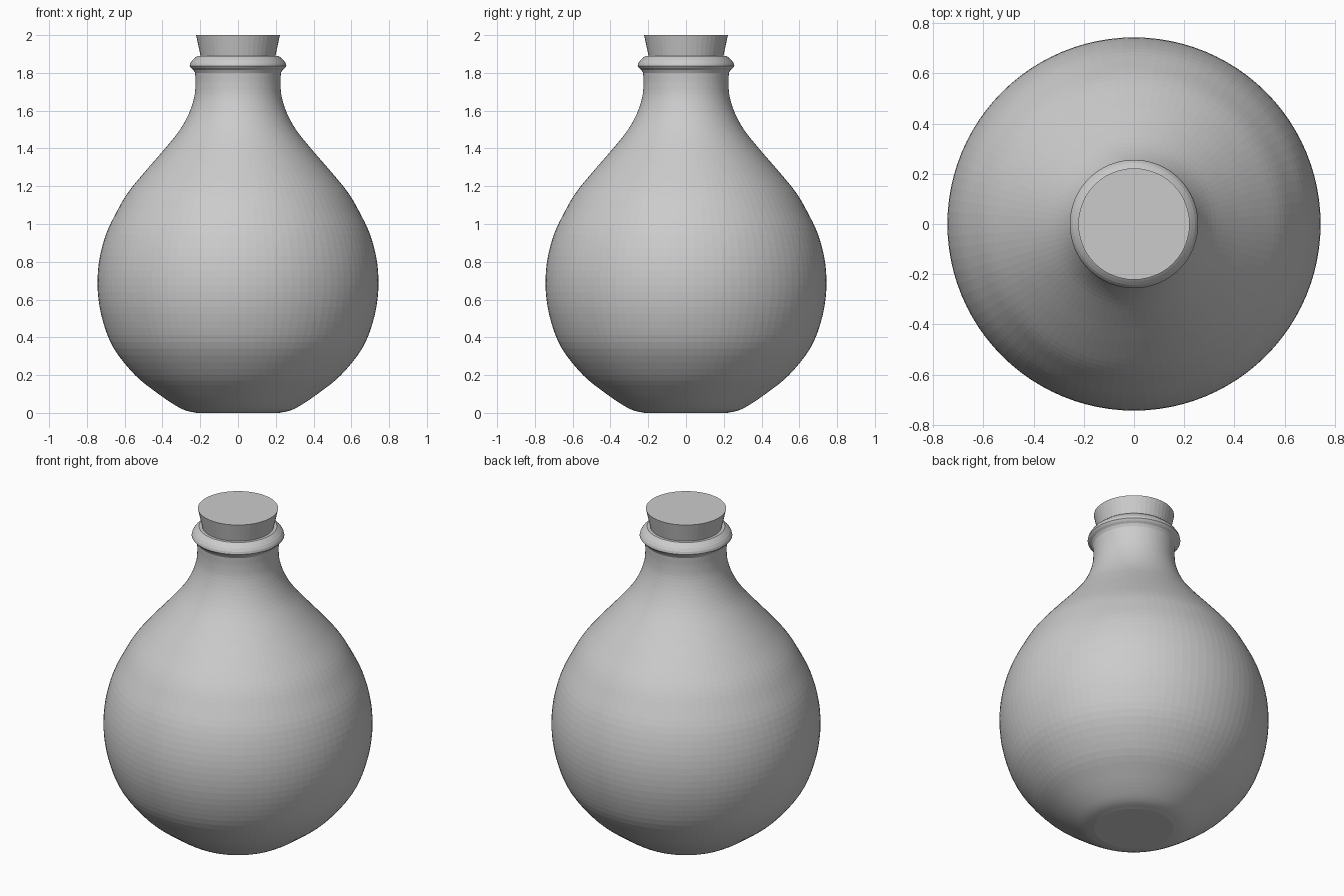
import bpy, bmesh, math
from mathutils import Vector

if "Cube" in bpy.data.objects:
    bpy.data.objects.remove(bpy.data.objects["Cube"])


def material(name, c):
    m = bpy.data.materials.new(name)
    m.diffuse_color = (c, c, c, 1)
    m.use_nodes = True
    m.node_tree.nodes["Principled BSDF"].inputs["Base Color"].default_value = m.diffuse_color
    return m


def smooth_curve(pts, steps):
    """Catmull-Rom samples through (radius, height) points."""
    p = [Vector(q) for q in pts]
    p = [2 * p[0] - p[1]] + p + [2 * p[-1] - p[-2]]
    out = []
    for i in range(1, len(p) - 2):
        a, b, c, d = p[i - 1:i + 3]
        for k in range(steps):
            t = k / steps
            out.append(0.5 * (2 * b + (c - a) * t + (2 * a - 5 * b + 4 * c - d) * t * t
                              + (3 * b - a - 3 * c + d) * t ** 3))
    return out + [p[-2]]


def lathe(name, profile, mat, sides):
    """Closed solid of revolution about z."""
    bm = bmesh.new()
    rings = [[bm.verts.new((r * math.cos(math.tau * i / sides),
                            r * math.sin(math.tau * i / sides), z))
              for i in range(sides)] for r, z in profile]
    for lo, hi in zip(rings, rings[1:]):
        for i in range(sides):
            j = (i + 1) % sides
            bm.faces.new((lo[i], lo[j], hi[j], hi[i]))
    bm.faces.new(rings[0][::-1])
    bm.faces.new(rings[-1])
    me = bpy.data.meshes.new(name)
    bm.to_mesh(me)
    bm.free()
    me.materials.append(mat)
    ob = bpy.data.objects.new(name, me)
    bpy.context.collection.objects.link(ob)
    return ob


grey = material("light grey", 0.6)

# Round flask body running up into the neck
body = [(0.22, 0), (0.28, 0.014), (0.34, 0.045), (0.43, 0.107), (0.545, 0.2)]
for deg in (-28, -16, -4, 8, 20, 31):
    a = math.radians(deg)
    body.append((0.744 * math.cos(a), 0.69 + 0.744 * math.sin(a)))
body += [(0.58, 1.17), (0.49, 1.28), (0.39, 1.395), (0.31, 1.495), (0.26, 1.585),
         (0.232, 1.67), (0.225, 1.74), (0.227, 1.8)]
profile = smooth_curve(body, 4)
# Flared lip
profile += smooth_curve([(0.235, 1.815), (0.256, 1.836), (0.243, 1.865), (0.215, 1.89)], 2)
lathe("bottle", profile, grey, 96)

# Tapered cork
lathe("cork", [(0.185, 1.82), (0.198, 1.89), (0.222, 2.0)], grey, 48)
